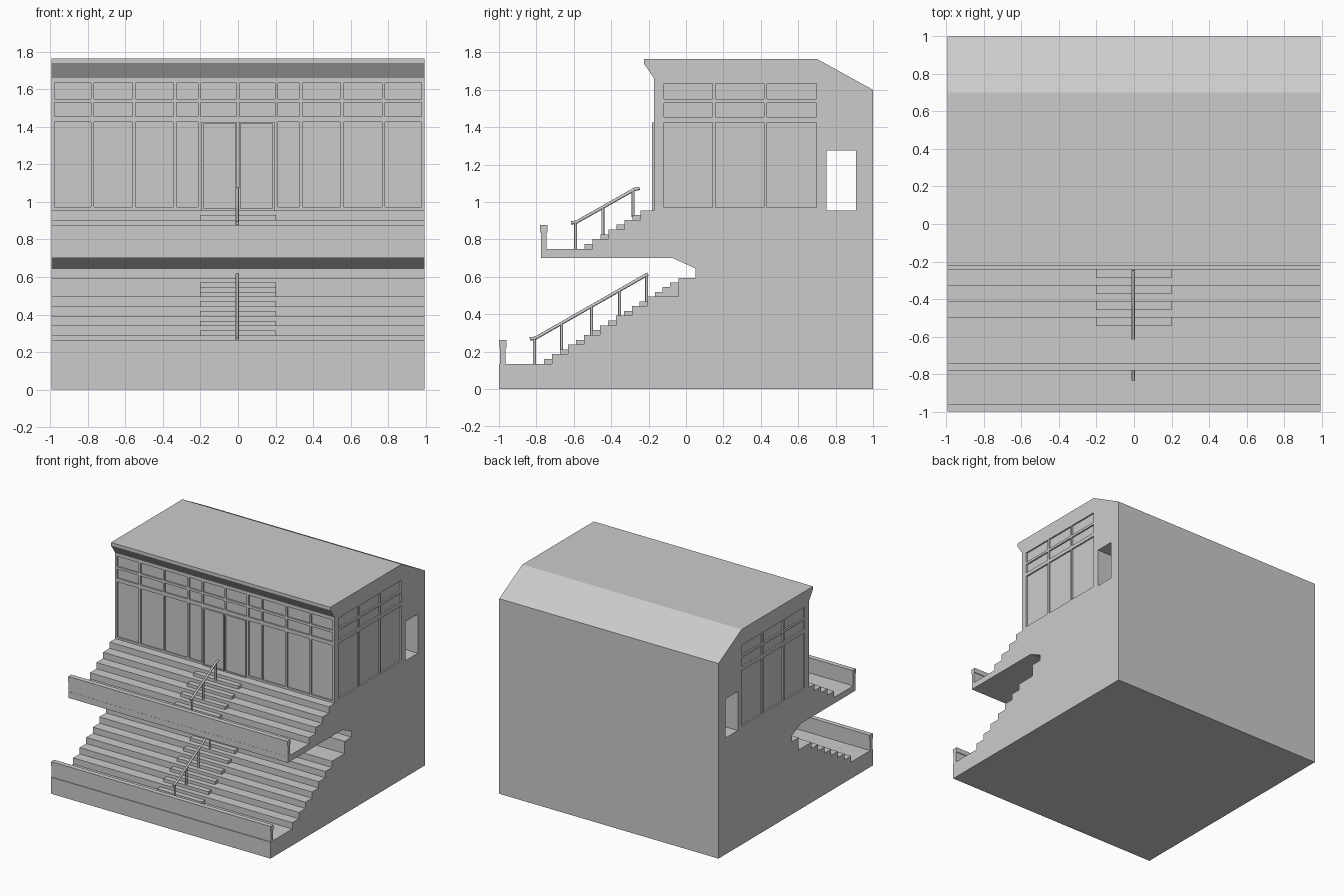
import bpy, bmesh, math
from mathutils import Vector

cube = bpy.data.objects.get("Cube")
if cube:
    bpy.data.objects.remove(cube, do_unlink=True)

W = 0.995                 # half width of the stand
RUN, RISE = 0.0427, 0.0257  # one aisle step (half a seating tier)

grey = bpy.data.materials.new("concrete grey")
grey.use_nodes = True
grey.diffuse_color = (0.6, 0.6, 0.6, 1)
grey.node_tree.nodes["Principled BSDF"].inputs["Base Color"].default_value = (0.6, 0.6, 0.6, 1)


def finish(name, bm):
    bmesh.ops.recalc_face_normals(bm, faces=bm.faces)
    mesh = bpy.data.meshes.new(name)
    bm.to_mesh(mesh)
    bm.free()
    mesh.materials.append(grey)
    ob = bpy.data.objects.new(name, mesh)
    bpy.context.collection.objects.link(ob)
    return ob


def add_box(bm, x0, x1, y0, y1, z0, z1):
    verts = bmesh.ops.create_cube(bm, size=1)["verts"]
    for v in verts:
        v.co = Vector(((x0 + x1) / 2 + v.co.x * (x1 - x0),
                       (y0 + y1) / 2 + v.co.y * (y1 - y0),
                       (z0 + z1) / 2 + v.co.z * (z1 - z0)))


def boxes(name, specs):
    bm = bmesh.new()
    for s in specs:
        add_box(bm, *s)
    return finish(name, bm)


def extrude_profile(name, pts, half):
    bm = bmesh.new()
    face = bm.faces.new([bm.verts.new((-half, y, z)) for y, z in pts])
    moved = bmesh.ops.extrude_face_region(bm, geom=[face])["geom"]
    bmesh.ops.translate(bm, vec=(2 * half, 0, 0),
                        verts=[g for g in moved if isinstance(g, bmesh.types.BMVert)])
    return finish(name, bm)


def tiers(y, z, count):
    """Stepped outline: each tier is two aisle steps deep and high."""
    pts = []
    for i in range(count):
        yy = y + 2 * RUN * i
        pts += [(yy, z + 2 * RISE * i), (yy, z + 2 * RISE * (i + 1))]
    return pts


# Main body: lower terrace, overhanging balcony, clubhouse and roof in one section
LOW_Y, LOW_Z = -0.717, 0.135
UP_Y, UP_Z = -0.499, 0.75
section = [(-1, 0), (-1, LOW_Z)] + tiers(LOW_Y, LOW_Z, 7)
section += [(-0.04, 0.495), (-0.04, 0.595), (0.05, 0.595), (0.05, 0.645),
            (-0.07, 0.70), (-0.775, 0.70), (-0.775, UP_Z)]
section += tiers(UP_Y, UP_Z, 4)
section += [(-0.17, 0.9556), (-0.17, 1.66), (-0.225, 1.74), (-0.225, 1.765),
            (0.70, 1.765), (1, 1.60), (1, 0)]
body = extrude_profile("stand_body", section, W)

# Cutters: side passage and shallow window panes
ROWS = [(0.972, 1.425), (1.455, 1.53), (1.55, 1.635)]
DEPTH, GAP = 0.012, 0.008
cuts = [(-1.2, 1.2, 0.75, 0.91, 0.955, 1.275)]
front_edges = [-0.985, -0.775, -0.555, -0.335, -0.205]
side_edges = [-0.125, 0.15, 0.425, 0.705]
for z0, z1 in ROWS:
    for s in (-1, 1):
        for a, b in zip(front_edges, front_edges[1:]):
            lo, hi = sorted((s * (a + GAP), s * (b - GAP)))
            cuts.append((lo, hi, -0.19, -0.17 + DEPTH, z0, z1))
        for a, b in zip(side_edges, side_edges[1:]):
            lo, hi = sorted((s * (W - DEPTH), s * (W + 0.02)))
            cuts.append((lo, hi, a + GAP, b - GAP, z0, z1))
    if z0 > 1:            # transom panes over the doors
        for lo, hi in ((-0.197, -GAP), (GAP, 0.197)):
            cuts.append((lo, hi, -0.19, -0.17 + DEPTH, z0, z1))
cutter = boxes("opening_cutter", cuts)
cutter.hide_render = True
mod = body.modifiers.new("openings", "BOOLEAN")
mod.operation = "DIFFERENCE"
mod.solver = "EXACT"
mod.object = cutter
bpy.context.view_layer.objects.active = body
bpy.ops.object.modifier_apply(modifier=mod.name)
bpy.data.objects.remove(cutter, do_unlink=True)

# Parapets with a slightly wider coping
for name, y, z in (("lower", -1, LOW_Z), ("upper", -0.78, UP_Z)):
    boxes(name + "_parapet", [(-W, W, y + 0.006, y + 0.034, z - 0.01, z + 0.09)])
    boxes(name + "_parapet_coping", [(-W, W, y, y + 0.04, z + 0.088, z + 0.128)])


# Aisle steps that split each tier in two
def aisle(name, y, z, count):
    boxes(name, [(-0.203, 0.203, y + 2 * RUN * i, y + 2 * RUN * i + RUN + 0.005,
                  z + 2 * RISE * i - 0.003, z + 2 * RISE * i + RISE) for i in range(count)])


aisle("lower_aisle_steps", LOW_Y - RUN, LOW_Z, 7)
aisle("upper_aisle_steps", UP_Y - RUN, UP_Z, 4)
boxes("top_aisle_steps", [(-0.203, 0.203, -0.165 + 0.04 * i, -0.035,
                           0.492, 0.52 + 0.025 * i) for i in range(3)])

# Double doors: raised frame and leaf
for name, x0, x1 in (("right_door", -0.195, -0.004), ("left_door", 0.004, 0.195)):
    t, z0, z1 = 0.01, 0.955, 1.425
    boxes(name + "_frame", [(x0, x0 + t, -0.181, -0.168, z0, z1),
                            (x1 - t, x1, -0.181, -0.168, z0, z1),
                            (x0 + t, x1 - t, -0.181, -0.168, z1 - t, z1),
                            (x0 + t, x1 - t, -0.181, -0.168, z0, z0 + t)])
    boxes(name + "_leaf", [(x0 + t, x1 - t, -0.173, -0.168, z0 + t, z1 - t)])


# Aisle handrails: round rail on round posts
def tube(name, paths, radius):
    cu = bpy.data.curves.new(name, "CURVE")
    cu.dimensions = "3D"
    cu.bevel_depth = radius
    cu.bevel_resolution = 2
    cu.use_fill_caps = True
    for path in paths:
        sp = cu.splines.new("POLY")
        sp.points.add(len(path) - 1)
        for p, (y, z) in zip(sp.points, path):
            p.co = (-0.004, y, z, 1)
    cu.materials.append(grey)
    ob = bpy.data.objects.new(name, cu)
    bpy.context.collection.objects.link(ob)


tube("lower_handrail", [[(-0.835, 0.268), (-0.805, 0.272), (-0.22, 0.606), (-0.203, 0.614)]], 0.009)
tube("lower_handrail_posts", [[(y, b), (y, t)] for y, b, t in (
    (-0.81, 0.13, 0.27), (-0.665, 0.2, 0.352), (-0.505, 0.29, 0.443),
    (-0.355, 0.375, 0.528), (-0.21, 0.46, 0.61))], 0.008)
tube("upper_handrail", [[(-0.615, 0.888), (-0.585, 0.893), (-0.275, 1.068), (-0.247, 1.073)]], 0.009)
tube("upper_handrail_posts", [[(y, b), (y, t)] for y, b, t in (
    (-0.59, 0.745, 0.892), (-0.445, 0.82, 0.972), (-0.283, 0.92, 1.063))], 0.008)
